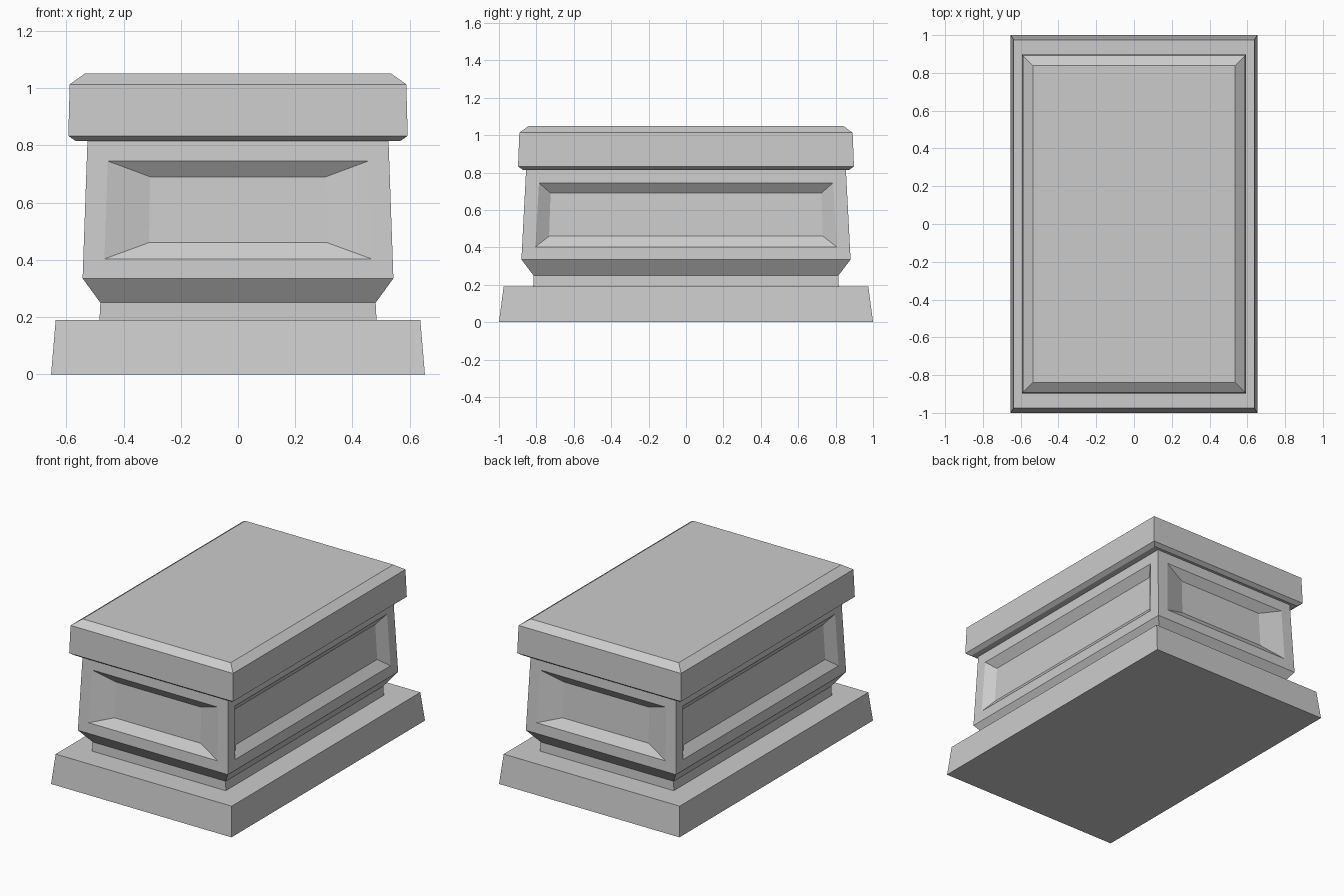
import bpy, bmesh

if "Cube" in bpy.data.objects:
    bpy.data.objects.remove(bpy.data.objects["Cube"])


def add_object(name, bm):
    bmesh.ops.remove_doubles(bm, verts=bm.verts, dist=1e-4)
    bmesh.ops.recalc_face_normals(bm, faces=bm.faces)
    mesh = bpy.data.meshes.new(name)
    bm.to_mesh(mesh)
    bm.free()
    obj = bpy.data.objects.new(name, mesh)
    bpy.context.collection.objects.link(obj)
    return obj


def bridge(bm, a, b):
    for i in range(4):
        j = (i + 1) % 4
        bm.faces.new((a[i], a[j], b[j], b[i]))


def loft(bm, profile, capped=True):
    """Stack rectangles given as (half x, half y, z)."""
    rings = [[bm.verts.new((sx * x, sy * y, z))
              for sx, sy in ((-1, -1), (1, -1), (1, 1), (-1, 1))]
             for x, y, z in profile]
    for a, b in zip(rings, rings[1:]):
        bridge(bm, a, b)
    if capped:
        bm.faces.new(rings[0])
        bm.faces.new(rings[-1])


# Tapered block at the bottom
bm = bmesh.new()
loft(bm, [(0.653, 1.0, 0), (0.637, 0.975, 0.19)])
add_object("base_block", bm)

# Neck and the slope flaring out to the body
LOW, HIGH = (0.543, 0.88, 0.335), (0.526, 0.855, 0.815)
bm = bmesh.new()
loft(bm, [(0.484, 0.817, 0.19), (0.481, 0.815, 0.25), LOW], capped=False)
add_object("neck", bm)


# Body sides, each with a recessed panel
def panel_side(bm, axis, sign, opening, floor, depth):
    def ring(bottom, top, inward):
        verts = []
        for u, z in ((-bottom[0], bottom[1]), (bottom[0], bottom[1]),
                     (top[0], top[1]), (-top[0], top[1])):
            t = (z - LOW[2]) / (HIGH[2] - LOW[2])
            out = sign * (LOW[axis] + t * (HIGH[axis] - LOW[axis]) - inward)
            verts.append(bm.verts.new((out, u, z) if axis == 0 else (u, out, z)))
        return verts

    other = 1 - axis
    edge = ring((LOW[other], LOW[2]), (HIGH[other], HIGH[2]), 0)
    rim = ring(*opening, 0)
    inner = ring(*floor, depth)
    bridge(bm, edge, rim)
    bridge(bm, rim, inner)
    bm.faces.new(inner)


bm = bmesh.new()
for sign in (-1, 1):
    panel_side(bm, 1, sign, ((0.467, 0.403), (0.455, 0.745)),
               ((0.311, 0.46), (0.307, 0.69)), 0.042)
    panel_side(bm, 0, sign, ((0.805, 0.403), (0.786, 0.745)),
               ((0.732, 0.46), (0.724, 0.69)), 0.044)
add_object("panelled_body", bm)

# Overhanging top slab with chamfered edges
bm = bmesh.new()
loft(bm, [(0.567, 0.873, 0.815), (0.593, 0.898, 0.833),
          (0.588, 0.891, 1.013), (0.536, 0.84, 1.05)])
add_object("top_slab", bm)
